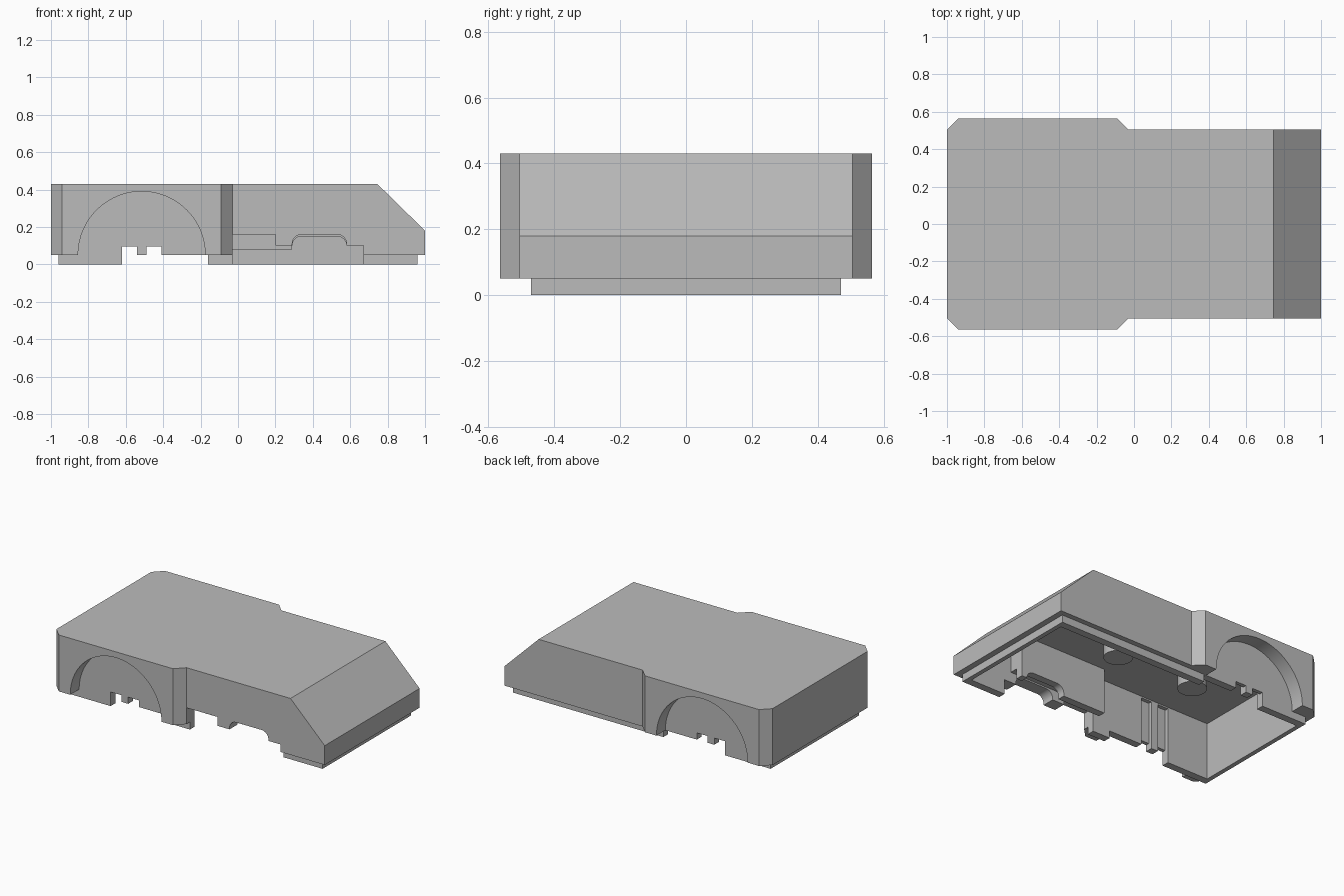
import bpy, bmesh, math
from mathutils import Vector

old = bpy.data.objects.get("Cube")
if old:
    bpy.data.objects.remove(old)

grey = bpy.data.materials.new("plain grey")
grey.use_nodes = True
grey.diffuse_color = (0.5, 0.5, 0.5, 1)
grey.node_tree.nodes["Principled BSDF"].inputs["Base Color"].default_value = (0.5, 0.5, 0.5, 1)


def prism(name, pts, axis, a, b):
    """Extrude a 2D outline along z (points x, y) or y (points x, z)."""
    place = (lambda p, t: (p[0], p[1], t)) if axis == "z" else (lambda p, t: (p[0], t, p[1]))
    bm = bmesh.new()
    face = bm.faces.new([bm.verts.new(place(p, a)) for p in pts])
    new = bmesh.ops.extrude_face_region(bm, geom=[face])["geom"]
    shift = Vector(place((0, 0), b - a))
    bmesh.ops.translate(bm, verts=[v for v in new if isinstance(v, bmesh.types.BMVert)], vec=shift)
    bmesh.ops.recalc_face_normals(bm, faces=bm.faces)
    mesh = bpy.data.meshes.new(name)
    bm.to_mesh(mesh)
    bm.free()
    mesh.materials.append(grey)
    obj = bpy.data.objects.new(name, mesh)
    bpy.context.collection.objects.link(obj)
    return obj


def box(name, x0, x1, y0, y1, z0, z1):
    return prism(name, [(x0, y0), (x1, y0), (x1, y1), (x0, y1)], "z", z0, z1)


def arc(cx, cz, r, start, end, n):
    return [(cx + r * math.cos(math.radians(start + (end - start) * i / n)),
             cz + r * math.sin(math.radians(start + (end - start) * i / n))) for i in range(n + 1)]


def combine(target, tool, operation="DIFFERENCE"):
    """Apply a boolean and discard the tool."""
    mod = target.modifiers.new("cut", "BOOLEAN")
    mod.operation = operation
    mod.solver = "EXACT"
    mod.object = tool
    bpy.context.view_layer.objects.active = target
    bpy.ops.object.modifier_apply(modifier=mod.name)
    bpy.data.objects.remove(tool)


# Outer shell with flared rear sides
half = [(-1, 0.505), (-0.94, 0.565), (-0.09, 0.565), (-0.03, 0.505), (1, 0.505)]
shell = prism("shell", half + [(x, -y) for x, y in reversed(half)], "z", 0.05, 0.43)

# Sloped nose
combine(shell, prism("nose_cut", [(0.745, 0.43), (1, 0.18), (1.2, 0.18), (1.2, 0.7), (0.745, 0.7)],
                     "y", -1, 1))

# Stepped lip below the shell
combine(shell, box("lip", -0.96, 0.96, -0.47, 0.47, 0, 0.12), "UNION")

# Hollow inside
combine(shell, prism("cavity", [(-0.93, -0.2), (0.93, -0.2), (0.93, 0.16), (0.72, 0.385),
                                (-0.93, 0.385)], "y", -0.42, 0.42))

# Round wheel recesses, with slots and grooves in the wall behind them
for s in (-1, 1):
    outline = arc(-0.515, 0.05, 0.34, 0, 180, 40) + [(-0.855, -0.1), (-0.175, -0.1)]
    combine(shell, prism("wheel_cut", outline, "y", *sorted((s * 0.47, s * 0.7))))
    for x in (-0.62, -0.49):
        combine(shell, box("groove", x, x + 0.08, *sorted((s * 0.4, s * 0.445)), -0.1, 0.375))
for x in (-0.62, -0.49):
    combine(shell, box("slot", x, x + 0.08, -0.7, 0.7, -0.1, 0.095))
combine(shell, box("lip_gap", -0.62, -0.16, -0.7, 0.7, -0.1, 0.05))

# Shaped opening along the front wall
arch_top = arc(0.53, 0.11, 0.05, 0, 90, 8) + arc(0.34, 0.11, 0.05, 90, 180, 8)
opening = ([(-0.03, -0.1), (0.67, -0.1), (0.67, 0.1), (0.58, 0.1)] + arch_top
           + [(0.29, 0.1), (0.2, 0.1), (0.2, 0.16), (-0.03, 0.16)])
combine(shell, prism("opening", opening, "y", -0.7, -0.4))

# Inner panel set back behind the opening, with a matching arch
inner_top = arc(0.53, 0.1, 0.05, 0, 90, 8) + arc(0.34, 0.1, 0.05, 90, 180, 8)
panel = ([(-0.03, 0.4), (0.62, 0.4), (0.62, 0.1)] + inner_top + [(0.29, 0.08), (-0.03, 0.08)])
prism("inner_panel", panel, "y", -0.365, -0.315)
box("panel_backing", -0.03, 0.62, -0.43, -0.36, 0.17, 0.4)

# Round posts under the roof
for i, x in enumerate((0.124, -0.46)):
    prism("post_%d" % (i + 1), [(x + u, v) for u, v in arc(0, 0, 0.09, 0, 348.75, 31)], "z", 0.27, 0.4)

# Smooth only the curved surfaces
for obj in bpy.context.collection.objects:
    if obj.type == "MESH":
        bpy.ops.object.select_all(action="DESELECT")
        obj.select_set(True)
        bpy.context.view_layer.objects.active = obj
        bpy.ops.object.shade_smooth_by_angle(angle=math.radians(25))
